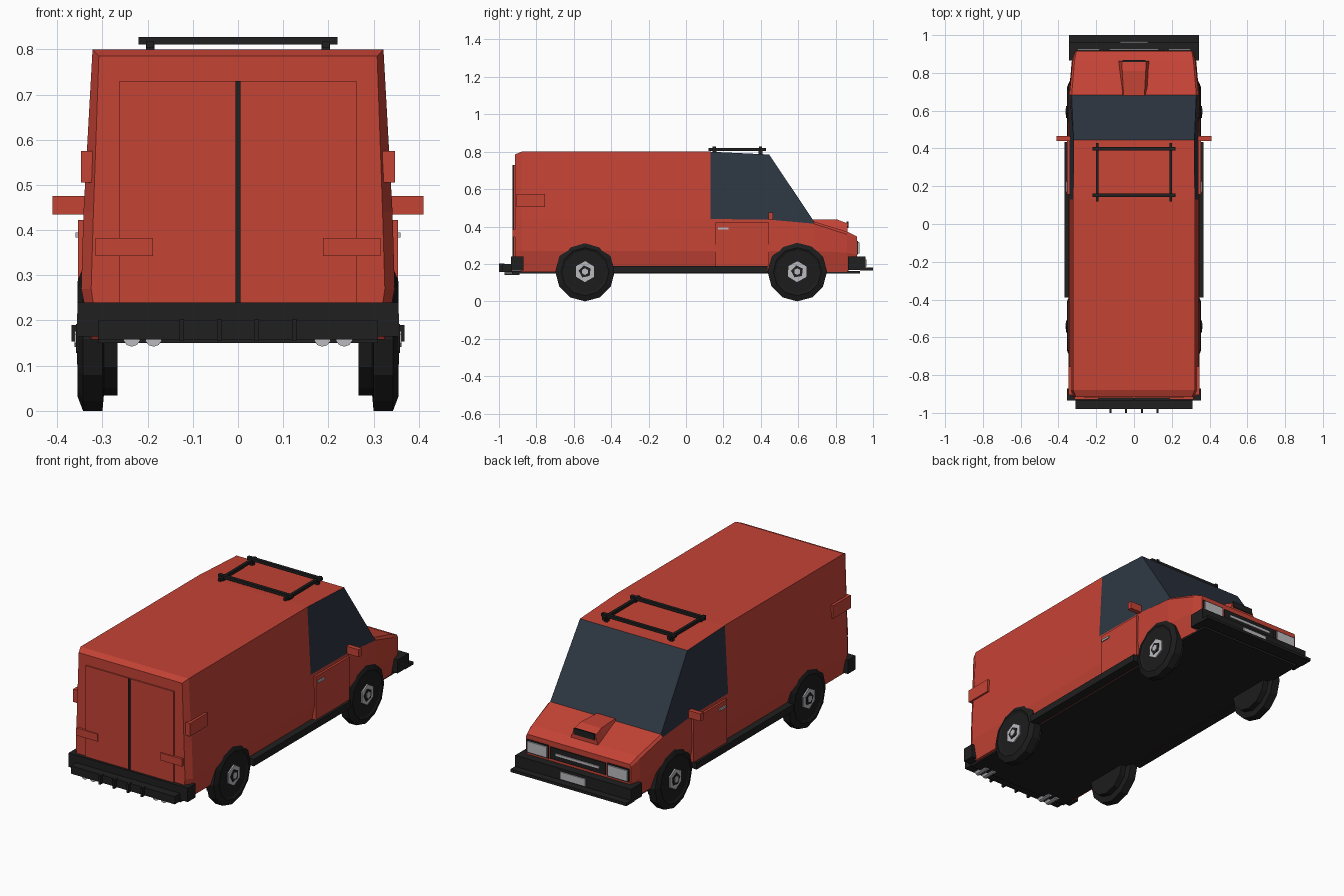
import bpy, bmesh, math

if "Cube" in bpy.data.objects:
    bpy.data.objects.remove(bpy.data.objects["Cube"])


def material(name, rgb):
    m = bpy.data.materials.new(name)
    m.diffuse_color = (*rgb, 1)
    m.use_nodes = True
    m.node_tree.nodes["Principled BSDF"].inputs["Base Color"].default_value = m.diffuse_color
    return m


RED = material("red paint", (0.56, 0.056, 0.036))
GLASS = material("dark glass", (0.027, 0.038, 0.056))
BLACK = material("black trim", (0.014, 0.014, 0.014))
TYRE = material("tyre rubber", (0.012, 0.012, 0.012))
GREY = material("light grey", (0.50, 0.50, 0.53))


def finish(name, bm, *mats):
    bmesh.ops.recalc_face_normals(bm, faces=bm.faces)
    me = bpy.data.meshes.new(name)
    bm.to_mesh(me)
    bm.free()
    for m in mats:
        me.materials.append(m)
    ob = bpy.data.objects.new(name, me)
    bpy.context.collection.objects.link(ob)
    return ob


def box(name, x, y, z, mat):
    """Box from (min, max) pairs on each axis."""
    bm = bmesh.new()
    bmesh.ops.create_cube(bm, size=1)
    for v in bm.verts:
        v.co = [r[0] if c < 0 else r[1] for c, r in zip(v.co, (x, y, z))]
    return finish(name, bm, mat)


def pair(name, x, y, z, mat):
    """The same box on both sides of the van."""
    box(name + "_right", x, y, z, mat)
    box(name + "_left", (-x[1], -x[0]), y, z, mat)


def loft(name, sections, mats, rule=lambda j, k: 0):
    """Skin through mirrored half cross-sections (y, [(x, z), ...]), bottom to top."""
    bm = bmesh.new()
    rings = []
    for y, pts in sections:
        ring = list(pts) + [(-x, z) for x, z in reversed(pts)]
        rings.append([bm.verts.new((x, y, z)) for x, z in ring])
    n = len(rings[0])
    for j in range(len(rings) - 1):
        a, b = rings[j], rings[j + 1]
        for k in range(n):
            m = (k + 1) % n
            bm.faces.new((a[k], a[m], b[m], b[k])).material_index = rule(j, k)
    bm.faces.new(rings[0])
    bm.faces.new(rings[-1])
    return finish(name, bm, *mats)


def lathe(name, profile, y, z, side, segs, mat, turn=0.0):
    """Turn a profile of (radius, x) round the axle."""
    bm = bmesh.new()
    rings = []
    for r, x in profile:
        rings.append([bm.verts.new((side * x,
                                    y + r * math.cos(turn + 2 * math.pi * i / segs),
                                    z + r * math.sin(turn + 2 * math.pi * i / segs)))
                      for i in range(segs)])
    for a, b in zip(rings, rings[1:]):
        for i in range(segs):
            m = (i + 1) % segs
            bm.faces.new((a[i], a[m], b[m], b[i]))
    bm.faces.new(rings[0])
    bm.faces.new(rings[-1])
    return finish(name, bm, mat)


# Body shell, rear (-y) to nose (+y); glass is the upper cab side and the windscreen
body = [
    (-0.915, [(0.315, 0.20), (0.325, 0.27), (0.320, 0.44), (0.308, 0.785)]),
    (-0.88, [(0.325, 0.158), (0.347, 0.27), (0.342, 0.44), (0.322, 0.80)]),
    (0.13, [(0.325, 0.158), (0.347, 0.27), (0.342, 0.44), (0.322, 0.80)]),
    (0.445, [(0.325, 0.158), (0.347, 0.27), (0.342, 0.437), (0.320, 0.785)]),
    (0.684, [(0.320, 0.158), (0.345, 0.27), (0.342, 0.415), (0.330, 0.427)]),
    (0.86, [(0.310, 0.158), (0.330, 0.26), (0.325, 0.358), (0.315, 0.373)]),
    (0.915, [(0.300, 0.20), (0.312, 0.25), (0.312, 0.335), (0.306, 0.347)]),
]


def glass_rule(j, k):
    return int((k in (2, 4) and j in (2, 3)) or (k == 3 and j == 3))


loft("body", body, (RED, GLASS), glass_rule)
box("underbody", (-0.31, 0.31), (-0.93, 0.93), (0.150, 0.162), BLACK)

# Bonnet scoop and its opening
loft("bonnet_scoop", [
    (0.68, [(0.075, 0.40), (0.055, 0.437)]),
    (0.81, [(0.080, 0.37), (0.062, 0.437)]),
    (0.864, [(0.085, 0.36), (0.065, 0.416)]),
], (RED,))
box("scoop_opening", (-0.062, 0.062), (0.858, 0.868), (0.393, 0.426), BLACK)

# Wheels with hubs
for y, where in ((-0.54, "rear"), (0.595, "front")):
    for side, s in (("right", 1), ("left", -1)):
        tag = f"{where}_{side}"
        lathe("tyre_" + tag, [(0.03, 0.267), (0.125, 0.267), (0.125, 0.297), (0.159, 0.300),
                              (0.159, 0.343), (0.128, 0.355), (0.115, 0.349), (0.03, 0.349)],
              y, 0.159, s, 12, TYRE)
        for part, r, x, n, mat in (("hub", 0.056, 0.356, 6, GREY),
                                   ("hub_recess", 0.034, 0.359, 5, BLACK),
                                   ("hub_cap", 0.018, 0.362, 6, GREY)):
            lathe(f"{part}_{tag}", [(r, 0.34), (r, x)], y, 0.159, s, n, mat, 0.5)

# Side parts
pair("sill", (0.32, 0.368), (-0.39, 0.435), (0.153, 0.19), BLACK)
pair("cab_door", (0.33, 0.354), (0.157, 0.443), (0.19, 0.422), RED)
pair("door_handle", (0.35, 0.360), (0.17, 0.226), (0.384, 0.395), GREY)
pair("mirror", (0.335, 0.411), (0.44, 0.465), (0.435, 0.475), RED)
pair("side_hinge", (0.315, 0.348), (-0.905, -0.755), (0.505, 0.575), RED)

# Rear doors
box("rear_doors", (-0.262, 0.262), (-0.922, -0.90), (0.22, 0.73), RED)
box("rear_door_seam", (-0.006, 0.006), (-0.928, -0.91), (0.22, 0.73), BLACK)
pair("rear_plate", (0.188, 0.315), (-0.928, -0.91), (0.343, 0.383), RED)

# Rear bumper with step, ribs and exhaust pipes
box("rear_bumper", (-0.355, 0.355), (-0.935, -0.87), (0.165, 0.24), BLACK)
box("rear_step", (-0.31, 0.31), (-0.98, -0.93), (0.158, 0.20), BLACK)
for i, x in enumerate((-0.125, -0.042, 0.042, 0.125)):
    box(f"step_rib_{i + 1}", (x - 0.005, x + 0.005), (-1.0, -0.97), (0.156, 0.203), BLACK)
for i, x in enumerate((-0.235, -0.187, 0.187, 0.235)):
    bm = bmesh.new()
    bmesh.ops.create_cone(bm, cap_ends=True, segments=10, radius1=0.019, radius2=0.019, depth=0.08)
    for v in bm.verts:
        v.co = (x + v.co.x, -0.93 + v.co.z, 0.161 + v.co.y)
    finish(f"exhaust_pipe_{i + 1}", bm, GREY)

# Front bumper, lip and number plate
box("front_bumper", (-0.345, 0.345), (0.865, 0.96), (0.168, 0.24), BLACK)
box("front_lip", (-0.345, 0.345), (0.93, 1.0), (0.165, 0.18), BLACK)
box("front_plate", (-0.075, 0.075), (0.955, 0.966), (0.185, 0.225), GREY)

# Grille and headlights
box("grille", (-0.165, 0.165), (0.90, 0.921), (0.255, 0.318), BLACK)
box("grille_bar", (-0.13, 0.13), (0.915, 0.926), (0.281, 0.293), GREY)
pair("headlight_frame", (0.175, 0.305), (0.90, 0.920), (0.25, 0.322), BLACK)
pair("headlight", (0.182, 0.298), (0.91, 0.927), (0.257, 0.315), GREY)

# Roof rack
pair("rack_rail", (0.187, 0.202), (0.12, 0.428), (0.803, 0.819), BLACK)
for y, where in ((0.152, "rear"), (0.398, "front")):
    box("rack_bar_" + where, (-0.22, 0.22), (y - 0.009, y + 0.009), (0.811, 0.827), BLACK)
    pair("rack_foot_" + where, (0.185, 0.204), (y - 0.01, y + 0.01), (0.78, 0.812), BLACK)
